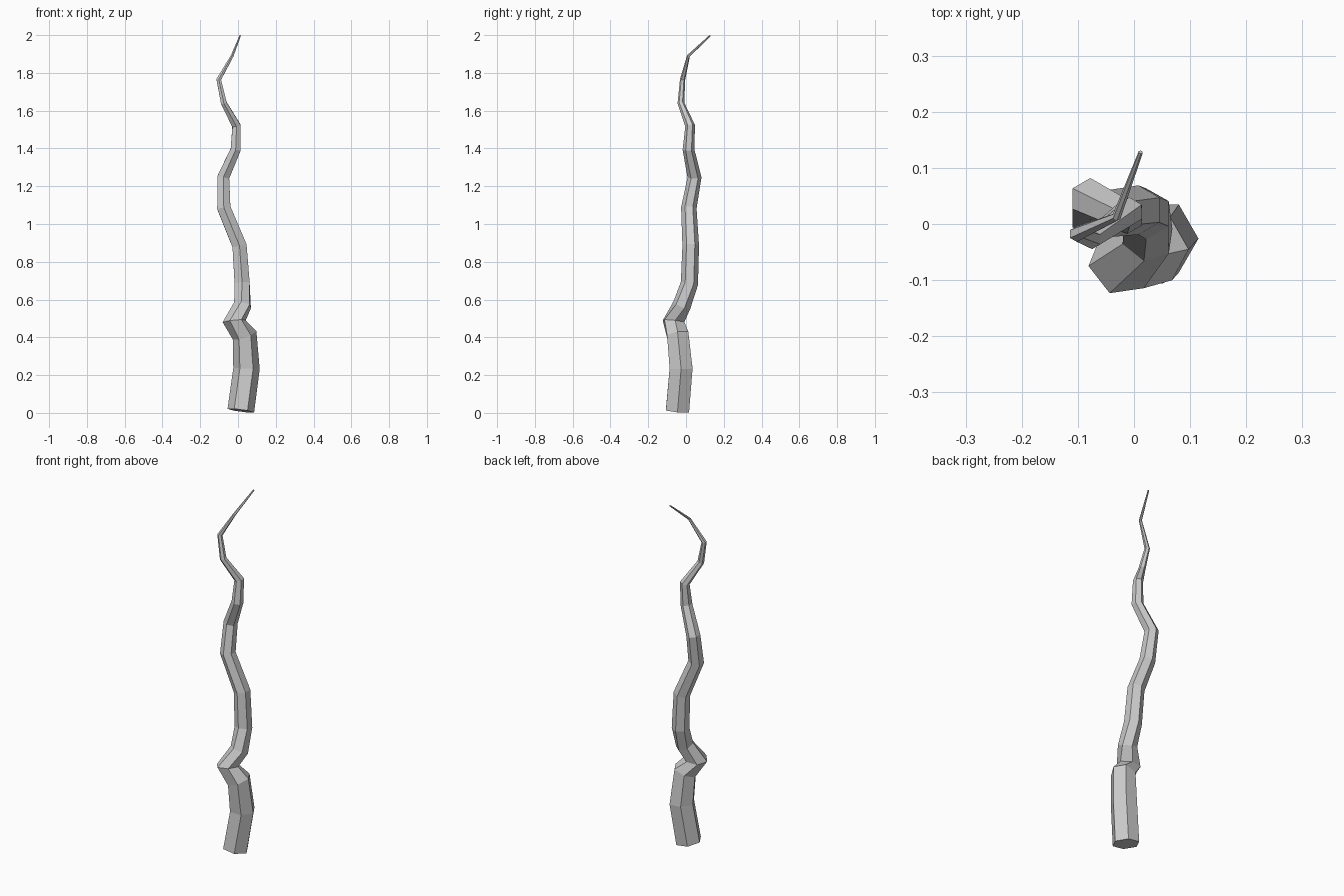
import bpy, bmesh, math
from mathutils import Vector

if "Cube" in bpy.data.objects:
    bpy.data.objects.remove(bpy.data.objects["Cube"])

# Branch path: centre x, y, z, radius, twist in degrees
PATH = [
    (.015, -.045, .012, .071, 0), (.045, -.026, .235, .070, 0),
    (.035, -.043, .41, .066, 0), (-.02, -.066, .485, .062, 8),
    (.024, -.022, .57, .049, 20), (.022, .018, .685, .046, 30),
    (.008, .025, .885, .044, 30), (-.075, .015, 1.085, .041, 30),
    (-.078, .045, 1.247, .037, 30), (-.012, .013, 1.395, .031, 30),
    (-.008, .022, 1.52, .026, 30), (-.075, -.027, 1.64, .018, 30),
    (-.102, -.018, 1.765, .014, 30), (-.031, .013, 1.89, .008, 30),
    (.012, .128, 1.998, .004, 30),
]
SIDES = 6

bm = bmesh.new()
pts = [Vector(p[:3]) for p in PATH]
rings = []
for i, (p, row) in enumerate(zip(pts, PATH)):
    # each ring faces along the bisector of its neighbouring segments
    t = Vector()
    if i > 0:
        t += (p - pts[i - 1]).normalized()
    if i < len(pts) - 1:
        t += (pts[i + 1] - p).normalized()
    q = Vector((0, 0, 1)).rotation_difference(t)
    ring = []
    for k in range(SIDES):
        a = math.radians(row[4]) + math.tau * k / SIDES
        ring.append(bm.verts.new(p + q @ Vector((math.cos(a), math.sin(a), 0)) * row[3]))
    rings.append(ring)

# Skin the rings and cap both ends
for lo, hi in zip(rings, rings[1:]):
    for k in range(SIDES):
        n = (k + 1) % SIDES
        bm.faces.new((lo[k], lo[n], hi[n], hi[k]))
bm.faces.new(rings[0][::-1])
bm.faces.new(rings[-1])

mesh = bpy.data.meshes.new("twisted_branch")
bm.to_mesh(mesh)
bm.free()
bpy.context.collection.objects.link(bpy.data.objects.new("twisted_branch", mesh))
